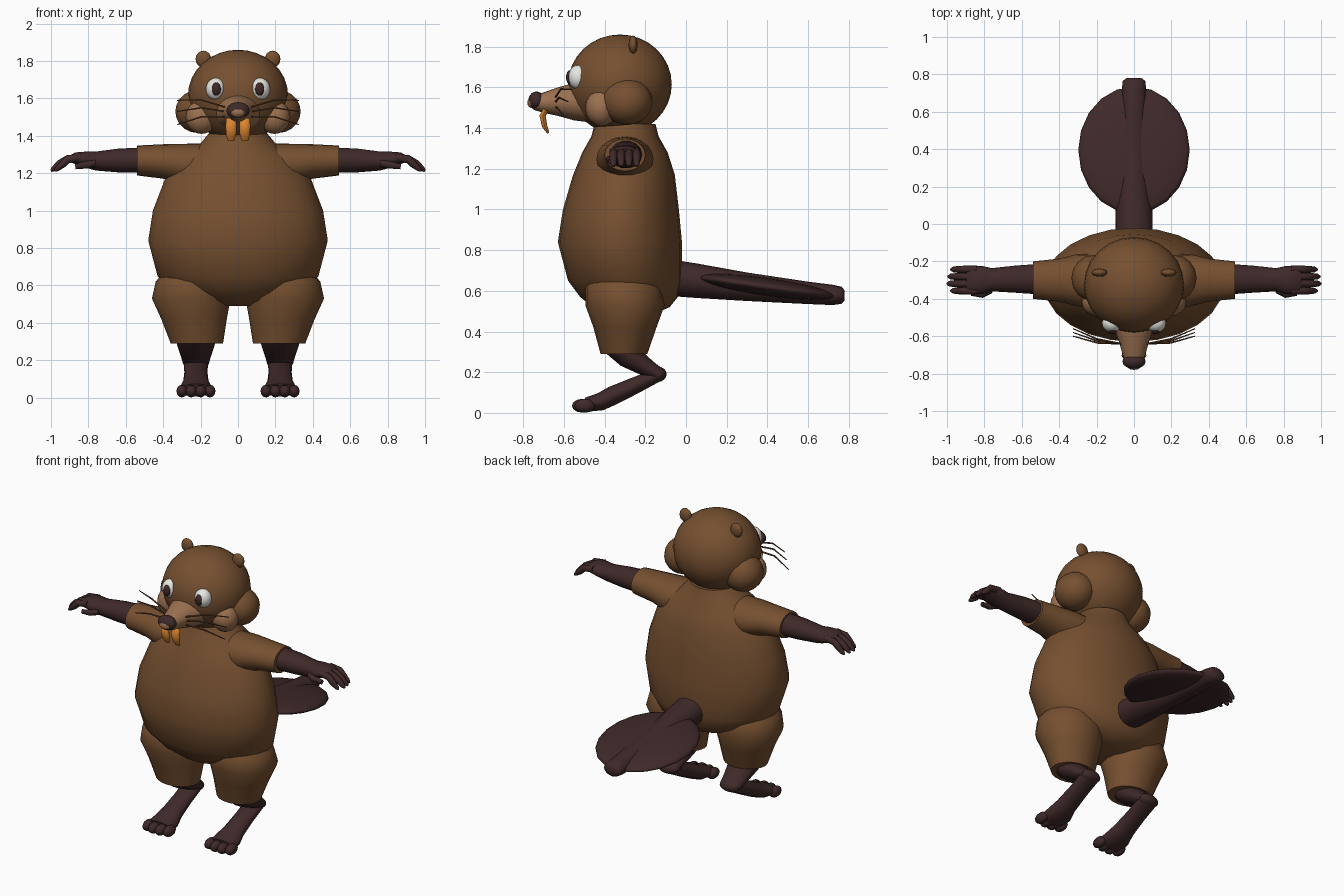
import bpy, bmesh, math
from mathutils import Vector

cube = bpy.data.objects.get("Cube")
if cube:
    bpy.data.objects.remove(cube, do_unlink=True)


def material(name, r, g, b):
    m = bpy.data.materials.new(name)
    m.use_nodes = True
    m.diffuse_color = (r, g, b, 1)
    m.node_tree.nodes["Principled BSDF"].inputs["Base Color"].default_value = (r, g, b, 1)
    return m


FUR = material("brown fur", 0.18, 0.08, 0.03)
SKIN = material("dark skin", 0.05, 0.022, 0.022)
TAN = material("tan muzzle", 0.33, 0.165, 0.08)
ORANGE = material("orange teeth", 0.75, 0.25, 0.03)
WHITE = material("eye white", 0.82, 0.82, 0.78)
WHISKER = material("whisker brown", 0.14, 0.06, 0.025)


def finish(name, bm, mat, angle=50):
    bmesh.ops.recalc_face_normals(bm, faces=bm.faces)
    me = bpy.data.meshes.new(name)
    bm.to_mesh(me)
    bm.free()
    me.materials.append(mat)
    ob = bpy.data.objects.new(name, me)
    bpy.context.collection.objects.link(ob)
    bpy.ops.object.select_all(action='DESELECT')
    ob.select_set(True)
    bpy.context.view_layer.objects.active = ob
    bpy.ops.object.shade_smooth_by_angle(angle=math.radians(angle))
    return ob


def loft(name, rings, mat, side=(1, 0, 0), axis=None, n=20, s=1):
    """Skin rings of (x, y, z, radius along side, other radius); s mirrors x."""
    bm = bmesh.new()
    pts = [Vector(r[:3]) for r in rings]
    u = Vector(side)
    loops = []
    for i, r in enumerate(rings):
        t = Vector(axis) if axis else pts[min(i + 1, len(pts) - 1)] - pts[max(i - 1, 0)]
        v = t.cross(u).normalized()
        loop = []
        for k in range(n):
            a = math.tau * k / n
            p = pts[i] + u * (r[3] * math.cos(a)) + v * (r[4] * math.sin(a))
            loop.append(bm.verts.new((p.x * s, p.y, p.z)))
        loops.append(loop)
    for a, b in zip(loops, loops[1:]):
        for k in range(n):
            j = (k + 1) % n
            bm.faces.new((a[k], a[j], b[j], b[k]))
    bm.faces.new(loops[0])
    bm.faces.new(loops[-1])
    return finish(name, bm, mat)


def ball(name, centre, radii, mat, s=1, n=16):
    bm = bmesh.new()
    bmesh.ops.create_uvsphere(bm, u_segments=n, v_segments=max(6, n * 2 // 3), radius=1)
    for v in bm.verts:
        v.co = Vector((s * (centre[0] + v.co.x * radii[0]),
                       centre[1] + v.co.y * radii[1], centre[2] + v.co.z * radii[2]))
    return finish(name, bm, mat, 80)


UP, FRONT, SIDE = (0, 0, 1), (0, 1, 0), (1, 0, 0)

# Torso
loft("torso", [(0, -.27, .49, .1, .12), (0, -.27, .52, .24, .19), (0, -.28, .57, .35, .24),
               (0, -.30, .65, .43, .28), (0, -.325, .84, .48, .305), (0, -.32, 1.0, .455, .285),
               (0, -.305, 1.17, .39, .25), (0, -.30, 1.28, .31, .21), (0, -.30, 1.36, .2, .165),
               (0, -.30, 1.42, .15, .15)], FUR, axis=UP, n=24)

# Head, muzzle and nose
ball("head", (0, -.325, 1.615), (.268, .255, .245), FUR, n=24)
loft("muzzle", [(0, -.45, 1.53, .15, .105), (0, -.55, 1.53, .11, .092), (0, -.63, 1.53, .08, .07),
                (0, -.70, 1.525, .06, .05), (0, -.75, 1.525, .045, .035)], TAN, axis=FRONT)
ball("nose", (0, -.735, 1.535), (.062, .04, .045), SKIN)
ball("nose_tip", (0, -.755, 1.525), (.04, .025, .027), TAN, n=12)

# Tail shaft and paddle
loft("tail_shaft", [(0, -.08, .665, .1, .09), (0, .05, .65, .1, .085), (0, .3, .62, .075, .07),
                    (0, .6, .59, .065, .055), (0, .72, .58, .065, .05), (0, .765, .578, .06, .042),
                    (0, .78, .577, .04, .025)], SKIN, axis=FRONT, n=16)
paddle = ball("tail_paddle", (0, 0, 0), (.3, .345, .045), SKIN, n=20)
paddle.location = (0, .395, .62)
paddle.rotation_euler.x = math.radians(-8)

for s, tag in ((1, "left_"), (-1, "right_")):
    # Face details
    ball(tag + "cheek", (.215, -.29, 1.53), (.12, .125, .115), FUR, s)
    ball(tag + "cheek_patch", (.195, -.415, 1.5), (.085, .08, .09), TAN, s)
    ball(tag + "ear", (.185, -.26, 1.81), (.042, .022, .045), FUR, s, 12)
    ball(tag + "eye", (.118, -.53, 1.65), (.054, .05, .06), WHITE, s)
    ball(tag + "pupil", (.116, -.568, 1.65), (.026, .022, .036), SKIN, s, 12)
    loft(tag + "tooth", [(.037, -.69, 1.49, .026, .014), (.037, -.705, 1.46, .029, .016),
                         (.037, -.695, 1.41, .028, .014), (.037, -.677, 1.375, .018, .006)],
         ORANGE, n=10, s=s)
    for k, (rise, back) in enumerate(((.06, -.56), (0, -.58), (-.07, -.6))):
        root, tip = Vector((.07, -.64, 1.53 + rise * .4)), Vector((.325, back, 1.53 + rise))
        mid = (root + tip) / 2 + Vector((0, -.015, .02))
        loft(tag + "whisker_%d" % (k + 1), [(*root, .005, .005), (*mid, .005, .005),
             (*tip, .003, .003)], WHISKER, side=FRONT, n=6, s=s)

    # Sleeve, forearm and hand
    loft(tag + "upper_arm", [(.15, -.3, 1.24, .14, .12), (.3, -.3, 1.25, .14, .107),
                             (.4, -.3, 1.263, .115, .092), (.54, -.3, 1.268, .1, .08)],
         FUR, side=FRONT, axis=SIDE, s=s)
    loft(tag + "forearm", [(.5, -.295, 1.27, .082, .07), (.64, -.295, 1.268, .072, .065),
                           (.76, -.298, 1.265, .062, .052), (.81, -.3, 1.272, .075, .045),
                           (.87, -.3, 1.28, .075, .032), (.895, -.3, 1.277, .06, .02)],
         SKIN, side=FRONT, axis=SIDE, n=14, s=s)
    for k in range(4):
        y, short = -.357 + .038 * k, (.02, 0, .005, .02)[k]
        loft(tag + "finger_%d" % (k + 1), [(.84, y, 1.285, .02, .02), (.91, y, 1.275, .02, .022),
             (.955 - short, y, 1.25, .019, .02), (.988 - short, y, 1.222, .015, .013),
             (1 - short, y, 1.212, .006, .006)], SKIN, side=FRONT, n=8, s=s)
    loft(tag + "thumb", [(.76, -.35, 1.255, .02, .02), (.81, -.375, 1.245, .02, .02),
                         (.87, -.37, 1.235, .014, .014)], SKIN, side=FRONT, n=8, s=s)

    # Thigh, shin, lower leg and foot
    loft(tag + "thigh", [(.24, -.31, .68, .15, .14), (.245, -.31, .62, .195, .185),
                         (.25, -.3, .53, .21, .195), (.235, -.3, .42, .175, .155),
                         (.22, -.305, .29, .14, .115)], FUR, axis=UP, s=s)
    loft(tag + "shin", [(.225, -.33, .34, .11, .08), (.225, -.28, .28, .1, .065),
                        (.225, -.19, .22, .08, .045), (.225, -.13, .185, .07, .035)],
         SKIN, n=14, s=s)
    ball(tag + "heel", (.225, -.14, .19), (.072, .045, .038), SKIN, s, 12)
    loft(tag + "lower_leg", [(.225, -.13, .19, .065, .033), (.225, -.25, .135, .062, .042),
                             (.225, -.36, .085, .068, .048), (.225, -.42, .055, .085, .045),
                             (.225, -.49, .04, .09, .036)], SKIN, n=14, s=s)
    for k in range(4):
        ball(tag + "toe_%d" % (k + 1), (.15 + .05 * k, -.515 + .012 * abs(k - 1.5), .035),
             (.031, .052, .034), SKIN, s, 10)
